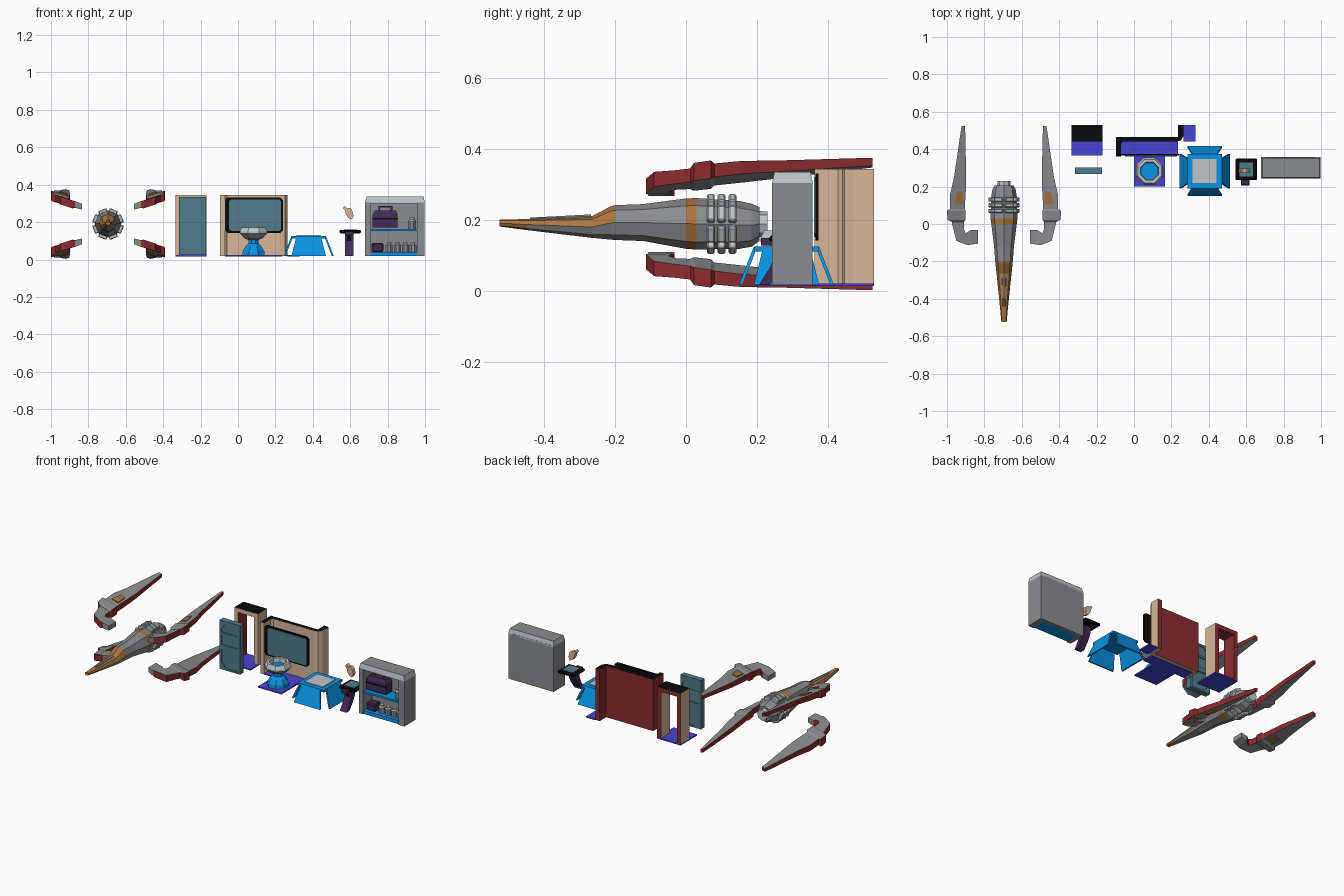
import bpy, bmesh, math
from mathutils import Vector, Matrix

if "Cube" in bpy.data.objects:
    bpy.data.objects.remove(bpy.data.objects["Cube"])

def mat(name, r, g, b):
    m = bpy.data.materials.new(name)
    m.diffuse_color = tuple((c / 255) ** 2.2 for c in (r, g, b)) + (1,)
    m.use_nodes = True
    m.node_tree.nodes["Principled BSDF"].inputs["Base Color"].default_value = m.diffuse_color
    return m

GRAY = mat("hull gray", 138, 139, 142)
LIGHT = mat("light gray", 190, 196, 198)
RED = mat("dark red", 138, 48, 52)
BROWN = mat("brown orange", 168, 116, 66)
TAN = mat("tan", 214, 182, 154)
TEAL = mat("teal", 82, 124, 136)
BLACK = mat("black", 18, 18, 20)
BLUE = mat("bright blue", 18, 146, 228)
INDIGO = mat("indigo", 74, 70, 212)
PURPLE = mat("dark purple", 68, 48, 88)

def finish(name, bm, rule):
    """rule is a material, or a function (centre, normal) -> material"""
    bmesh.ops.recalc_face_normals(bm, faces=bm.faces[:])
    me = bpy.data.meshes.new(name)
    slots = []
    for f in bm.faces:
        m = rule(f.calc_center_median(), f.normal) if callable(rule) else rule
        if m not in slots:
            slots.append(m)
            me.materials.append(m)
        f.material_index = slots.index(m)
    bm.to_mesh(me)
    bm.free()
    ob = bpy.data.objects.new(name, me)
    bpy.context.collection.objects.link(ob)
    return ob

def loft(name, rings, rule, caps=True):
    bm = bmesh.new()
    vs = [[bm.verts.new(p) for p in r] for r in rings]
    n = len(rings[0])
    for a, b in zip(vs, vs[1:]):
        for i in range(n):
            j = (i + 1) % n
            bm.faces.new((a[i], a[j], b[j], b[i]))
    if caps:
        bm.faces.new(vs[0])
        bm.faces.new(vs[-1])
    return finish(name, bm, rule)

def box(name, x0, x1, y0, y1, z0, z1, rule, bevel=0):
    bm = bmesh.new()
    bmesh.ops.create_cube(bm, size=1)
    for v in bm.verts:
        v.co = Vector(((x0 + x1) / 2 + v.co.x * (x1 - x0), (y0 + y1) / 2 + v.co.y * (y1 - y0),
                       (z0 + z1) / 2 + v.co.z * (z1 - z0)))
    if bevel:
        bmesh.ops.bevel(bm, geom=bm.edges[:], offset=bevel, segments=1, affect='EDGES')
    return finish(name, bm, rule)

def prism(name, pts, axis, a, b, rule):
    """extrude a 2D polygon along one axis"""
    def at(p, t):
        q = list(p)
        q.insert(axis, t)
        return q
    return loft(name, [[at(p, a) for p in pts], [at(p, b) for p in pts]], rule)

def lathe(name, cx, cy, prof, n, rule):
    return loft(name, [[(cx + r * math.cos(2 * math.pi * (i + .5) / n),
                         cy + r * math.sin(2 * math.pi * (i + .5) / n), z) for i in range(n)]
                       for r, z in prof], rule)

# ---- ship fuselage: octagonal loft along y (y, half width, z top, z bottom)
CX, CZ = -.695, .19
def octring(y, w, t, b):
    return [(CX + w * math.cos(k * math.pi / 4), y,
             (t + b) / 2 + (t - b) / 2 * math.sin(k * math.pi / 4)) for k in range(8)]
stations = [(-.525, .014, .202, .183), (-.45, .021, .204, .173), (-.265, .04, .212, .151),
            (-.212, .046, .24, .146), (-.2, .047, .243, .145), (-.12, .053, .246, .142),
            (0, .068, .262, .12), (.03, .072, .263, .118), (.15, .068, .255, .12),
            (.185, .062, .247, .126), (.207, .05, .238, .142)]
def hull(c, n):
    if c.y < -.47 or (0 < c.y < .03) or (c.y < -.205 and n.z > .25):
        return BROWN
    return GRAY
loft("fuselage", [octring(*s) for s in stations], hull)
loft("nose_spine", [octring(-.44, .008, .208, .19), octring(-.268, .014, .217, .18)], GRAY)
loft("tail_nozzle", [octring(.2, .036, .227, .153), octring(.23, .034, .225, .155)], LIGHT)
# engine blocks around the hull
for k in range(8):
    a = math.radians(22.5 + 45 * k)
    for y in (.07, .1, .131):
        bm = bmesh.new()
        bmesh.ops.create_cube(bm, size=1)
        bmesh.ops.scale(bm, vec=(.028, .022, .046), verts=bm.verts)
        bmesh.ops.bevel(bm, geom=bm.edges[:], offset=.004, segments=1, affect='EDGES')
        bm.transform(Matrix.Translation((CX, y, CZ)) @ Matrix.Rotation(-a, 4, 'Y')
                     @ Matrix.Translation((.069, 0, 0)))
        finish("engine_block", bm, LIGHT)

# ---- four hooked arms: outer xy, inner xy, z centre, thickness
arm = [(-.922, .525, -.903, .525, .368, .022), (-.962, .25, -.897, .25, .343, .032),
       (-.983, .16, -.9, .16, .334, .036), (-.985, .08, -.905, .08, .325, .038),
       (-1.0, .07, -.9, .07, .323, .05), (-.997, .022, -.902, .022, .317, .05),
       (-.975, .012, -.908, .012, .314, .038), (-.965, -.03, -.908, -.03, .312, .038),
       (-.95, -.09, -.9, -.05, .31, .042), (-.89, -.113, -.885, -.04, .308, .042),
       (-.872, -.11, -.872, -.032, .312, .036), (-.835, -.105, -.835, -.032, .312, .03)]
for sx in (1, -1):
    for sz in (1, -1):
        def place(x, y, z):
            return (CX + sx * (x - CX), y, .19 + sz * (z - .19))
        def tilt(x):
            return .3 * (-.93 - x)
        rings = [[place(xo, yo, z + tilt(xo) + t / 2), place(xi, yi, z + tilt(xi) + t / 2),
                  place(xi, yi, z + tilt(xi) - t / 2), place(xo, yo, z + tilt(xo) - t / 2)]
                 for xo, yo, xi, yi, z, t in arm]
        loft("arm", rings, lambda c, n: GRAY if abs(n.z) > .7 or abs(c.x - CX) < .176 else RED)
        loft("arm_patch", [[place(x, y, z + tilt(x) + d) for x, y, z in
                            ((-.958, .105, .347), (-.915, .105, .347), (-.915, .17, .354), (-.945, .17, .354))]
                           for d in (-.012, .005)], BROWN)

# ---- floor tiles
Z0, Z1 = .018, .345
for x0, x1, y0, y1 in ((-.333, -.168, .365, .53), (-.07, .235, .365, .44),
                       (.265, .33, .44, .53), (0, .165, .2, .365)):
    box("floor_tile", x0, x1, y0, y1, Z0 - .003, Z0 + .005, INDIGO)

# ---- door and door frame
def frame_rule(c, n):
    if n.z > .5:
        return BLACK
    return RED if n.y > .5 or n.z < -.5 or (n.x > .5 and c.x < -.25) else TAN
prism("door_frame", [(-.333, Z0), (-.333, Z1), (-.168, Z1), (-.168, Z0), (-.194, Z0),
                     (-.194, .318), (-.307, .318), (-.307, Z0)], 1, .44, .53, frame_rule)
box("door", -.316, -.172, .272, .296, .025, .335, TEAL)
for ya, yb in ((.266, .273), (.295, .302)):
    for x0, x1, z0, z1 in ((-.316, -.303, .025, .335), (-.185, -.172, .025, .335),
                           (-.303, -.185, .32, .335), (-.303, -.185, .245, .26),
                           (-.303, -.185, .15, .182), (-.303, -.185, .025, .035)):
        box("door_trim", x0, x1, ya, yb, z0, z1, TEAL)
    for pts in ([(-.303, .32), (-.27, .32), (-.303, .285)], [(-.185, .32), (-.218, .32), (-.185, .285)],
                [(-.303, .035), (-.303, .07), (-.27, .035)], [(-.185, .15), (-.185, .115), (-.218, .15)]):
        prism("door_gusset", pts, 1, ya, yb, TEAL)

# ---- wall with side return, rounded corner and screen
def wall_rule(c, n):
    if n.z > .5:
        return BLACK
    return RED if n.y > .5 or n.x < -.9 else TAN
prism("wall", [(-.095, .362), (-.07, .362), (-.07, .428), (-.058, .44), (.225, .44), (.25, .446),
               (.265, .47), (.265, .53), (.235, .53), (.235, .465), (-.095, .465)], 2, Z0, Z1, wall_rule)
def rounded(x0, x1, z0, z1, c):
    return [(x0 + c, z0), (x1 - c, z0), (x1, z0 + c), (x1, z1 - c), (x1 - c, z1),
            (x0 + c, z1), (x0, z1 - c), (x0, z0 + c)]
prism("screen_bezel", rounded(-.07, .24, .143, .332, .014), 1, .365, .374, BLACK)
prism("screen_panel", rounded(-.047, .23, .153, .322, .01), 1, .361, .366, TEAL)

# ---- round projector table
lathe("table_base", .083, .283, [(.066, .018), (.062, .045), (.045, .072), (.03, .085), (.028, .115)], 8, BLUE)
lathe("table_bowl", .083, .283, [(.03, .105), (.055, .115), (.079, .14), (.079, .15), (.068, .172),
                                 (.052, .172), (.048, .145)], 8,
      lambda c, n: BLUE if n.z > .95 and c.z < .16 else LIGHT if c.z > .14 else GRAY)

# ---- blue hatch with four sloping flaps
hx, hy = .378, .283
box("hatch_frame", hx - .092, hx + .092, hy - .092, hy + .092, .112, .126, BLUE)
box("hatch_plate", hx - .064, hx + .064, hy - .064, hy + .064, .122, .13, LIGHT)
for k in range(4):
    rot = Matrix.Rotation(k * math.pi / 2, 3, 'Z')
    quad = [Vector(p) for p in ((-.065, -.092, .126), (.065, -.092, .126), (.092, -.134, .018), (-.092, -.134, .018))]
    loft("hatch_flap", [[rot @ (p + Vector((0, d, 0))) + Vector((hx, hy, 0)) for p in quad]
                        for d in (0, .01)], BLUE)

# ---- console pedestal with floating hand
path = [(.298, .142), (.29, .1), (.268, .06), (.235, .018), (.205, .018), (.235, .065), (.25, .1), (.25, .142)]
prism("console_leg", path, 0, .572, .618, PURPLE)
box("console_slot", .583, .606, .245, .252, .1, .135, BLACK)
box("console_tab", .575, .615, .212, .238, .13, .15, PURPLE)
box("console_top", .543, .658, .235, .35, .14, .158, BLACK, .005)
box("console_screen", .565, .636, .255, .33, .156, .161, TEAL)
prism("hand", [(.562, .275), (.57, .287), (.584, .274), (.598, .276), (.608, .268), (.618, .235),
               (.608, .215), (.59, .222), (.578, .24), (.572, .262)], 1, .272, .298, TAN)

# ---- storage cabinet
def cab(c, n):
    return LIGHT if c.z > .3 and abs(n.z) < .9 else GRAY
for x0, x1 in ((.68, .708), (.958, .998)):
    box("cabinet_side", x0, x1, .243, .357, Z0, .305, GRAY)
box("cabinet_back", .7, .97, .335, .357, Z0, .31, GRAY)
loft("cabinet_top", [[(x, y, z) for x, y in ((.68 + i, .243 + i), (.998 - i, .243 + i),
                                             (.998 - i, .357 - i), (.68 + i, .357 - i))]
                     for i, z in ((0, .3), (0, .307), (.006, .336))], cab)
box("cabinet_floor", .7, .965, .25, .34, Z0, .04, BLUE)
box("cabinet_shelf", .705, .96, .25, .34, .152, .164, BLUE)
loft("toolbox", [[(x, y, z) for x, y in ((.787 - w, .295 - d), (.787 + w, .295 - d),
                                         (.787 + w, .295 + d), (.787 - w, .295 + d))]
                 for w, d, z in ((.067, .032, .172), (.067, .032, .24), (.056, .022, .262))], PURPLE)
box("toolbox_band", .718, .856, .26, .264, .215, .222, BLACK)
for x in (.75, .816):
    box("toolbox_handle_post", x, x + .009, .289, .301, .255, .285, PURPLE)
box("toolbox_handle", .75, .825, .289, .301, .277, .287, PURPLE)
box("small_case", .715, .778, .265, .32, .04, .088, PURPLE, .006)
def jar(x, z, r, h):
    lathe("jar", x, .29, [(r, z), (r, z + h * .7), (r * .65, z + h * .82), (r * .65, z + h)], 8,
          lambda c, n: LIGHT if c.z > z + h * .75 else GRAY)
for x in (.808, .853, .895, .935):
    jar(x, .04, .02, .052)
jar(.93, .164, .024, .06)
